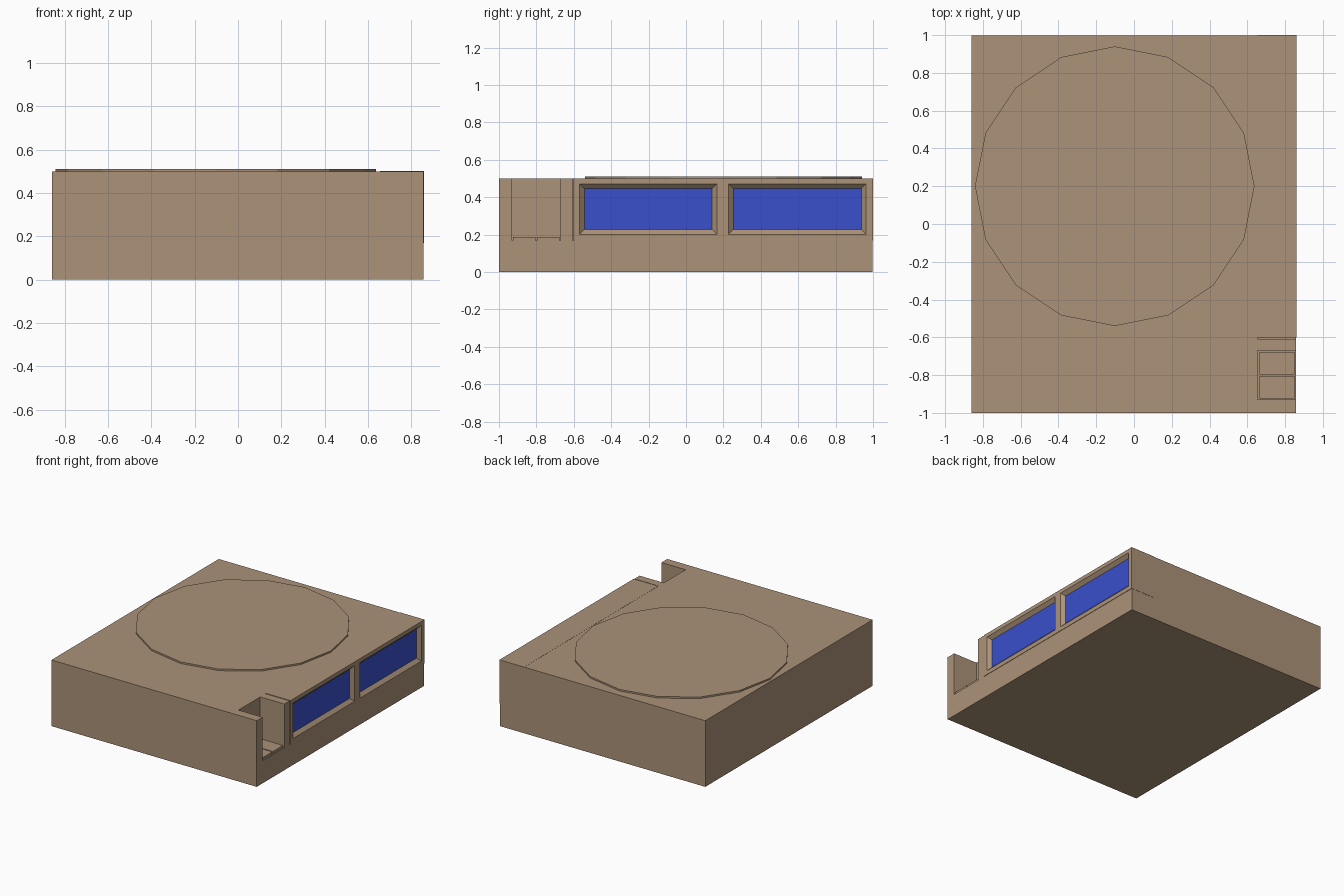
import bpy, bmesh, math

if "Cube" in bpy.data.objects:
    bpy.data.objects.remove(bpy.data.objects["Cube"])


def material(name, rgb):
    m = bpy.data.materials.new(name)
    m.diffuse_color = (*rgb, 1)
    m.use_nodes = True
    m.node_tree.nodes["Principled BSDF"].inputs["Base Color"].default_value = m.diffuse_color
    return m


TAN = material("tan", (0.41, 0.29, 0.19))
BLUE = material("blue", (0.042, 0.08, 0.6))


def from_bmesh(name, bm, mat):
    bmesh.ops.recalc_face_normals(bm, faces=bm.faces)
    me = bpy.data.meshes.new(name)
    bm.to_mesh(me)
    bm.free()
    ob = bpy.data.objects.new(name, me)
    bpy.context.collection.objects.link(ob)
    me.materials.append(mat)
    return ob


def box(name, x, y, z, mat=TAN):
    bm = bmesh.new()
    bmesh.ops.create_cube(bm, size=1)
    for v in bm.verts:
        v.co = [r[0] if c < 0 else r[1] for c, r in zip(v.co, (x, y, z))]
    return from_bmesh(name, bm, mat)


def cut(ob, cutter):
    mod = ob.modifiers.new("cut", 'BOOLEAN')
    mod.operation = 'DIFFERENCE'
    mod.solver = 'EXACT'
    mod.object = cutter
    bpy.context.view_layer.objects.active = ob
    bpy.ops.object.modifier_apply(modifier=mod.name)
    bpy.data.objects.remove(cutter, do_unlink=True)


SIDE = 0.86      # outer face of the window block
DEPTH = 0.025    # window recess

# main slab with the corner notch and the pocket for the window block
body = box("body", (-0.86, 0.857), (-1, 0.998), (0, 0.5))
cut(body, box("notch_cutter", (0.655, 1), (-0.93, -0.67), (0.17, 0.6)))
cut(body, box("pocket_cutter", (0.655, 1), (-0.608, 1.1), (0.17, 0.6)))

# two steps on the notch floor
for i, y in enumerate((-0.925, -0.797)):
    box(f"notch_pad_{i + 1}", (0.665, 0.85), (y, y + 0.12), (0.165, 0.188))

# window block filling the pocket, standing very slightly proud
block = box("window_block", (0.655, SIDE), (-0.602, 1), (0.17, 0.501))


def taper_cutter(y0, y1, z0, z1, inset):
    # truncated pyramid: opening at the side face, narrower at the pane
    bm = bmesh.new()
    rings = []
    for x, t in ((SIDE + DEPTH, -inset), (SIDE - DEPTH, inset)):
        rings.append([bm.verts.new((x, y, z)) for y, z in (
            (y0 + t, z0 + t), (y1 - t, z0 + t), (y1 - t, z1 - t), (y0 + t, z1 - t))])
    for k in range(4):
        n = (k + 1) % 4
        bm.faces.new((rings[0][k], rings[0][n], rings[1][n], rings[1][k]))
    for r in rings:
        bm.faces.new(r)
    return from_bmesh("window_cutter", bm, TAN)


# bevelled recesses with blue panes
for i, y in enumerate((-0.57, 0.228)):
    cut(block, taper_cutter(y, y + 0.735, 0.202, 0.472, 0.026))
    box(f"window_pane_{i + 1}", (SIDE - DEPTH - 0.01, SIDE - DEPTH + 0.001),
        (y + 0.026, y + 0.709), (0.228, 0.446), BLUE)

# sixteen-sided disc on top
bm = bmesh.new()
bmesh.ops.create_cone(bm, cap_ends=True, segments=16, radius1=0.74, radius2=0.74, depth=0.022)
for v in bm.verts:
    v.co.x -= 0.102
    v.co.y += 0.2
    v.co.z += 0.501
disc = from_bmesh("top_disc", bm, TAN)
